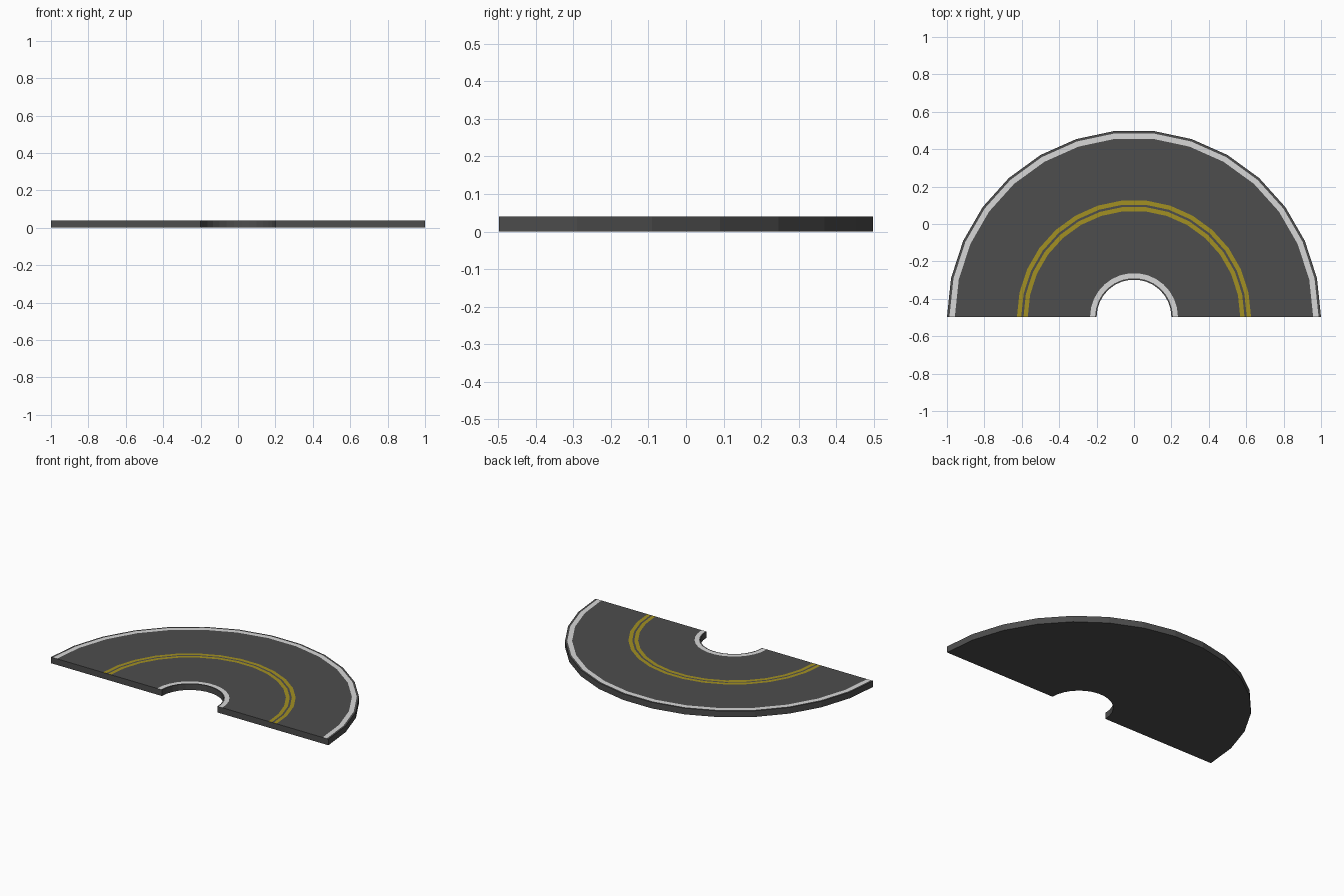
import bpy, bmesh, math

if "Cube" in bpy.data.objects:
    bpy.data.objects.remove(bpy.data.objects["Cube"])

SEGMENTS = 15
HEIGHT = 0.04
CENTRE_Y = -math.cos(math.radians(6)) / 2


def material(name, rgb):
    m = bpy.data.materials.new(name)
    m.diffuse_color = (*rgb, 1)
    m.use_nodes = True
    m.node_tree.nodes["Principled BSDF"].inputs["Base Color"].default_value = m.diffuse_color
    return m


mats = [material("asphalt grey", (0.075, 0.075, 0.075)),
        material("line white", (0.68, 0.68, 0.68)),
        material("line yellow", (0.36, 0.28, 0.016))]

# Radial bands across the road: outer radius of each band, material
INNER = 0.2
BANDS = [(0.208, 0), (0.235, 1), (0.568, 0), (0.591, 2), (0.603, 0),
         (0.626, 2), (0.958, 0), (0.987, 1), (1.0, 0)]

bm = bmesh.new()


def arc(r, z):
    return [bm.verts.new((r * math.cos(math.pi * i / SEGMENTS),
                          CENTRE_Y + r * math.sin(math.pi * i / SEGMENTS), z))
            for i in range(SEGMENTS + 1)]


def strip(a, b, mat=0):
    for i in range(SEGMENTS):
        f = bm.faces.new((a[i], b[i], b[i + 1], a[i + 1]))
        f.material_index = mat


# Top surface with the painted lines cut in
tops = [arc(INNER, HEIGHT)] + [arc(r, HEIGHT) for r, _ in BANDS]
for k, (_, mat) in enumerate(BANDS):
    strip(tops[k], tops[k + 1], mat)

# Underside, curved walls and straight ends
low_in, low_out = arc(INNER, 0), arc(1.0, 0)
strip(low_out, low_in)
strip(low_in, tops[0])
strip(tops[-1], low_out)
for i in (0, SEGMENTS):
    bm.faces.new([low_in[i], low_out[i]] + [t[i] for t in reversed(tops)])

bmesh.ops.recalc_face_normals(bm, faces=bm.faces[:])
mesh = bpy.data.meshes.new("curved_road")
bm.to_mesh(mesh)
bm.free()
for m in mats:
    mesh.materials.append(m)
road = bpy.data.objects.new("curved_road", mesh)
bpy.context.collection.objects.link(road)
